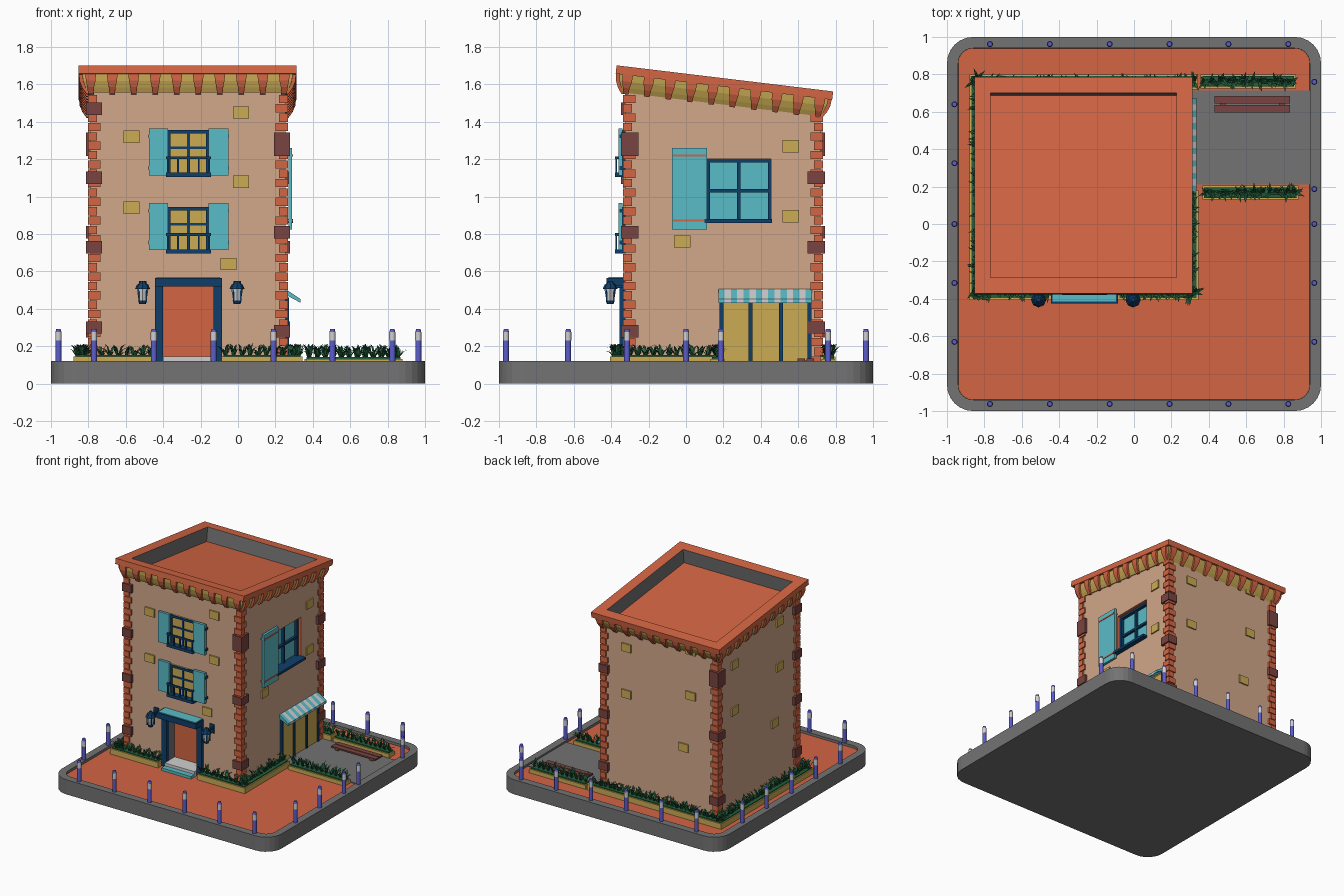
import bpy, bmesh, math, random
from mathutils import Vector, Matrix

if "Cube" in bpy.data.objects:
    bpy.data.objects.remove(bpy.data.objects["Cube"])
random.seed(4)

def lin(c):
    return tuple((v / 255 / 12.92) if v < 10 else ((v / 255 + 0.055) / 1.055) ** 2.4 for v in c) + (1,)

M = {}
for n, c in dict(orange=(212, 102, 68), tan=(210, 168, 138), yellow=(203, 171, 84), teal=(90, 188, 200),
                 navy=(15, 62, 105), maroon=(120, 68, 65), green=(35, 95, 60), grey=(115, 115, 115),
                 light=(208, 208, 208), violet=(92, 94, 205)).items():
    M[n] = bpy.data.materials.new(n)
    M[n].diffuse_color = lin(c)

def obj(name, bm, *mats, smooth=False):
    bmesh.ops.recalc_face_normals(bm, faces=bm.faces[:])
    me = bpy.data.meshes.new(name)
    bm.to_mesh(me)
    bm.free()
    for m in mats:
        me.materials.append(M[m])
    o = bpy.data.objects.new(name, me)
    bpy.context.collection.objects.link(o)
    if smooth:
        bpy.ops.object.select_all(action='DESELECT')
        o.select_set(True)
        bpy.context.view_layer.objects.active = o
        bpy.ops.object.shade_smooth_by_angle(angle=math.radians(40))
    return o

def add_box(bm, x0, x1, y0, y1, z0, z1):
    mat = Matrix.Translation(((x0 + x1) / 2, (y0 + y1) / 2, (z0 + z1) / 2)) @ \
        Matrix.Diagonal((abs(x1 - x0), abs(y1 - y0), abs(z1 - z0), 1))
    return bmesh.ops.create_cube(bm, size=1, matrix=mat)['verts']

def boxes(name, mat, *dims):
    bm = bmesh.new()
    for d in dims:
        add_box(bm, *d)
    return obj(name, bm, mat)

def add_cone(bm, x, y, z0, z1, r0, r1, mi=0, seg=12):
    vs = bmesh.ops.create_cone(bm, cap_ends=True, segments=seg, radius1=r0, radius2=r1, depth=z1 - z0,
                               matrix=Matrix.Translation((x, y, (z0 + z1) / 2)))['verts']
    for f in {f for v in vs for f in v.link_faces}:
        f.material_index = mi

G = 0.10                                       # plaza level
X0, X1, Y0, Y1 = -0.79, 0.255, -0.325, 0.72    # house walls
SL = -0.12                                     # roof slope angle
roof_z = lambda y: 1.632 - math.tan(0.12) * (y - 0.208)

# base: rounded slab with a raised kerb and an orange plaza
bm = bmesh.new()
r = 0.14
ring = []
for k, (sx, sy) in enumerate(((1, 1), (-1, 1), (-1, -1), (1, -1))):
    for i in range(7):
        a = math.pi / 2 * (k + i / 6)
        ring.append(bm.verts.new((sx * (1 - r) + r * math.cos(a), sy * (1 - r) + r * math.sin(a), 0)))
f = bm.faces.new(ring)
ex = bmesh.ops.extrude_face_region(bm, geom=[f], use_keep_orig=True)
top = [g for g in ex['geom'] if isinstance(g, bmesh.types.BMFace)][0]
bmesh.ops.translate(bm, verts=top.verts[:], vec=(0, 0, 0.12))
bmesh.ops.recalc_face_normals(bm, faces=bm.faces[:])
bmesh.ops.inset_individual(bm, faces=[top], thickness=0.06)
bmesh.ops.inset_individual(bm, faces=[top], thickness=0.0005)
bmesh.ops.translate(bm, verts=top.verts[:], vec=(0, 0, G - 0.12))
top.material_index = 1
obj("base", bm, "grey", "orange")
boxes("shop_paving", "grey", (0.25, 0.94, 0.21, 0.715, G - 0.01, G + 0.006))

# walls with openings for the door and the side window
bm = bmesh.new()
for v in add_box(bm, X0, X1, Y0, Y1, G - 0.01, 1.0):
    if v.co.z > 0.9:
        v.co.z = roof_z(v.co.y) - 0.13
walls = obj("walls", bm, "tan")
for n, mat, d in (("door_cutter", "grey", (-0.40, -0.13, Y0 - 0.1, Y0 + 0.09, G, 0.52)),
                  ("window_cutter", "orange", (X1 - 0.06, X1 + 0.1, 0.11, 0.455, 0.86, 1.2))):
    c = boxes(n, mat, d)
    c.hide_render = True
    m = walls.modifiers.new(n, 'BOOLEAN')
    m.object, m.operation, m.solver, m.material_mode = c, 'DIFFERENCE', 'EXACT', 'TRANSFER'
    bpy.context.view_layer.objects.active = walls
    bpy.ops.object.modifier_apply(modifier=n)
    bpy.data.objects.remove(c)

# roof: curved yellow cornice, orange slab and sunken deck
bm = bmesh.new()
rings = []
PROF = ((-0.14, 0.532), (-0.115, 0.545), (-0.08, 0.558), (-0.045, 0.563), (-0.045, 0.583), (0, 0.583))
for z, h in PROF:
    rings.append([bm.verts.new((sx * h, sy * h, z)) for sx, sy in ((1, 1), (-1, 1), (-1, -1), (1, -1))])
bm.faces.new(rings[0]).material_index = 1
for j in range(5):
    for i in range(4):
        k = (i + 1) % 4
        bm.faces.new((rings[j][i], rings[j][k], rings[j + 1][k], rings[j + 1][i])).material_index = 1 if j < 3 else 0
top = bm.faces.new(rings[-1])
bmesh.ops.recalc_face_normals(bm, faces=bm.faces[:])
bmesh.ops.inset_individual(bm, faces=[top], thickness=0.122)
well = bmesh.ops.inset_individual(bm, faces=[top], thickness=0.0005)['faces']
bmesh.ops.translate(bm, verts=top.verts[:], vec=(0, 0, -0.115))
for f in well:
    f.material_index = 2
top.material_index = 0
tilt = Matrix.Translation((-0.27, 0.208, 1.632)) @ Matrix.Rotation(SL, 4, 'X')
bmesh.ops.transform(bm, matrix=tilt, verts=bm.verts[:])
obj("roof", bm, "orange", "yellow", "grey")

# curved brackets under the slab on all four sides
bm = bmesh.new()
for side in range(4):
    rot = tilt @ Matrix.Rotation(side * math.pi / 2, 4, 'Z')
    for i in range(10):
        u = -0.5175 + 0.115 * i
        pts = ((-0.045, 0.50, 0.028), (-0.045, 0.58, 0.028), (-0.08, 0.577, 0.026), (-0.115, 0.563, 0.018),
               (-0.148, 0.54, 0.014), (-0.148, 0.50, 0.014))
        a, b = [[bm.verts.new(rot @ Vector((u + s * w, -h, z))) for z, h, w in pts] for s in (-1, 1)]
        bm.faces.new(a)
        bm.faces.new(b)
        for j in range(6):
            k = (j + 1) % 6
            bm.faces.new((a[j], a[k], b[k], b[j]))
obj("roof_brackets", bm, "orange")

# corner bricks, with larger dark blocks among them
bo, bd = bmesh.new(), bmesh.new()
PA, PB = (1.47, 1.10, 0.73, 0.30), (1.31, 1.25, 0.81, 0.28)
for cx, cy, sx, sy, pat in ((X0, Y0, -1, -1, PA), (X1, Y1, 1, 1, PA), (X1, Y0, 1, -1, PB), (X0, Y1, -1, 1, PB)):
    z, i = G, 0
    while z + 0.05 < roof_z(cy) - 0.11:
        w1, w2 = (0.055, 0.035) if i % 2 else (0.035, 0.055)
        add_box(bo, cx - sx * w1, cx + sx * 0.013, cy - sy * w2, cy + sy * 0.013, z, z + 0.044)
        z, i = z + 0.05, i + 1
    for zc in pat:
        if zc < roof_z(cy) - 0.12:
            add_box(bd, cx - sx * 0.062, cx + sx * 0.022, cy - sy * 0.07, cy + sy * 0.022, zc - 0.033, zc + 0.033)
obj("corner_bricks", bo, "orange")
obj("corner_blocks", bd, "maroon")

# scattered yellow wall bricks
bm = bmesh.new()
W, H, D = 0.043, 0.033, 0.011
for u, z in ((0.805, 1.45), (0.22, 1.32), (0.805, 1.08), (0.22, 0.94), (0.74, 0.64)):
    add_box(bm, X0 + u - W, X0 + u + W, Y0 - D, Y0 + D, z - H, z + H)
    add_box(bm, X1 - u - W, X1 - u + W, Y1 - D, Y1 + D, z - H, z + H)
    add_box(bm, X0 - D, X0 + D, Y1 - u - W, Y1 - u + W, z - H, z + H)
for y, z in ((0.56, 1.27), (0.56, 0.895), (-0.02, 0.76)):
    add_box(bm, X1 - D, X1 + D, y - W, y + W, z - H, z + H)
obj("wall_bricks", bm, "yellow")

# front windows with shutters and small balconies
for n, z, zs in (("upper", 1.11, 1.113), ("lower", 0.70, 0.715)):
    t, y = z + 0.245, Y0
    boxes(n + "_window_glass", "yellow", (-0.37, -0.16, y - 0.008, y + 0.01, z, t))
    boxes(n + "_window_frame", "navy", (-0.38, -0.36, y - 0.018, y, z, t), (-0.17, -0.15, y - 0.018, y, z, t),
          (-0.38, -0.15, y - 0.018, y, t - 0.018, t), (-0.273, -0.257, y - 0.015, y, z, t),
          (-0.37, -0.16, y - 0.014, y, z + 0.145, z + 0.158))
    rail = [(-0.385, -0.145, y - 0.055, y, z - 0.005, z + 0.018),
            (-0.385, -0.145, y - 0.055, y - 0.043, z + 0.09, z + 0.105)]
    rail += [(x - 0.005, x + 0.005, y - 0.053, y - 0.045, z, z + 0.1) for x in (-0.375, -0.32, -0.265, -0.21, -0.155)]
    rail += [(x - 0.006, x + 0.006, y - 0.05, y, z + 0.09, z + 0.105) for x in (-0.379, -0.151)]
    boxes(n + "_balcony", "navy", *rail)
    boxes(n + "_shutters", "teal", (-0.475, -0.375, y - 0.036, y - 0.014, zs, zs + 0.25),
          (-0.158, -0.05, y - 0.036, y - 0.014, zs, zs + 0.25))
    boxes(n + "_shutter_hinges", "navy", *[(x - 0.006, x + 0.006, y - 0.03, y, zs + h, zs + h + 0.02)
                                           for x in (-0.472, -0.053) for h in (0.03, 0.2)])

# side window and its shutter
gx = X1 - 0.05
boxes("side_window_glass", "teal", (gx - 0.01, gx, 0.11, 0.455, 0.86, 1.2))
boxes("side_window_frame", "navy", (gx - 0.01, gx + 0.025, 0.11, 0.127, 0.86, 1.2),
      (gx - 0.01, gx + 0.025, 0.438, 0.455, 0.86, 1.2), (gx - 0.01, gx + 0.025, 0.11, 0.455, 1.183, 1.2),
      (gx - 0.01, gx + 0.02, 0.274, 0.291, 0.86, 1.2), (gx - 0.01, gx + 0.02, 0.11, 0.455, 1.022, 1.04),
      (gx - 0.01, X1 + 0.04, 0.10, 0.46, 0.86, 0.88))
boxes("side_shutter", "teal", (X1 + 0.014, X1 + 0.034, -0.075, 0.112, 0.825, 1.26))
boxes("side_shutter_straps", "orange", *[(X1, X1 + 0.038, -0.07, 0.108, z, z + 0.01) for z in (0.868, 1.215)])

# front door, canopy and steps
boxes("front_door", "orange", (-0.40, -0.13, Y0 + 0.075, Y0 + 0.092, G, 0.52))
boxes("door_frame", "navy", (-0.445, -0.40, Y0 - 0.03, Y0 + 0.01, G, 0.53),
      (-0.13, -0.085, Y0 - 0.03, Y0 + 0.01, G, 0.53), (-0.445, -0.085, Y0 - 0.1, Y0 + 0.01, 0.52, 0.565))
boxes("canopy_top", "teal", (-0.435, -0.095, Y0 - 0.09, Y0, 0.56, 0.57))
boxes("door_lower_step", "teal", (-0.40, -0.13, Y0 - 0.1, Y0 + 0.08, G, 0.122))
boxes("door_upper_step", "light", (-0.40, -0.13, Y0 - 0.055, Y0 + 0.08, G, 0.145))

# wall lanterns
for n, x in (("left", -0.51), ("right", -0.005)):
    y = Y0 - 0.08
    bm = bmesh.new()
    add_cone(bm, x, y, 0.425, 0.445, 0.018, 0.024, 0, 8)
    add_cone(bm, x, y, 0.445, 0.505, 0.021, 0.031, 1, 8)
    add_cone(bm, x, y, 0.505, 0.53, 0.041, 0.030, 0, 8)
    add_cone(bm, x, y, 0.53, 0.55, 0.026, 0.010, 0, 8)
    for i in range(4):
        dx, dy = 0.026 * math.cos(math.pi / 4 + i * math.pi / 2), 0.026 * math.sin(math.pi / 4 + i * math.pi / 2)
        add_box(bm, x + dx - 0.004, x + dx + 0.004, y + dy - 0.004, y + dy + 0.004, 0.44, 0.51)
    add_box(bm, x - 0.008, x + 0.008, y, Y0, 0.512, 0.528)
    add_box(bm, x - 0.02, x + 0.02, Y0 - 0.012, Y0, 0.48, 0.55)
    obj(n + "_lantern", bm, "navy", "light")

# shop front with folding panels and a striped awning
boxes("shop_panels", "yellow", (X1 - 0.01, X1 + 0.009, 0.18, 0.67, G, 0.46))
boxes("shop_bars", "navy", *[(X1, X1 + 0.018, y - 0.011, y + 0.011, G, 0.46) for y in (0.19, 0.345, 0.508, 0.66)])
bm = bmesh.new()
n, w = 15, 0.5 / 15
for i in range(n):
    y = 0.173 + i * w
    a, b = [[bm.verts.new((x, q, z)) for x, z in ((X1, 0.505), (X1 + 0.08, 0.452), (X1 + 0.08, 0.432), (X1, 0.475))]
            for q in (y, y + w)]
    fs = [bm.faces.new(a), bm.faces.new(b)] + [bm.faces.new((a[j], a[(j + 1) % 4], b[(j + 1) % 4], b[j])) for j in range(4)]
    for f in fs:
        f.material_index = i % 2
obj("awning", bm, "teal", "light")

# planters and their leafy plants
PL = [(-0.88, -0.445, -0.405, Y0), (-0.088, 0.345, -0.405, Y0), (X1, 0.345, -0.405, 0.18), (-0.88, X0, -0.405, 0.8),
      (-0.88, 0.34, Y1, 0.8), (0.355, 0.865, 0.725, 0.8), (0.365, 0.88, 0.13, 0.205)]
boxes("planters", "yellow", *[(a, b, c, d, G - 0.005, 0.145 if i < 5 else 0.132) for i, (a, b, c, d) in enumerate(PL)])
boxes("planter_shrubs", "green", *[(a + 0.01, b - 0.01, c + 0.01, d - 0.01, 0.12, 0.152 if i < 5 else 0.142)
                                   for i, (a, b, c, d) in enumerate(PL)])
bm = bmesh.new()
for i, (a, b, c, d) in enumerate(PL):
    n = int(max(b - a, d - c) / 0.04)
    for k in range(n):
        t = (k + 0.5) / n
        p = Vector((a + (b - a) * t, (c + d) / 2, 0.14)) if b - a > d - c else Vector(((a + b) / 2, c + (d - c) * t, 0.14))
        for j in range(9):
            an = random.uniform(0, 2 * math.pi)
            dr = Vector((math.cos(an), math.sin(an), 0))
            sd = Vector((-dr.y, dr.x, 0)) * 0.007
            L, h = random.uniform(0.02, 0.06), random.uniform(0.03, 0.075)
            mid, tip = p + dr * L * 0.5 + Vector((0, 0, h * 0.8)), p + dr * L + Vector((0, 0, h))
            v = [bm.verts.new(q) for q in (p - sd, p + sd, mid + sd, mid - sd, tip)]
            bm.faces.new(v[:4])
            bm.faces.new((v[3], v[2], v[4]))
obj("plant_leaves", bm, "green")

# bench
boxes("bench", "maroon", (0.43, 0.835, 0.595, 0.637, 0.122, 0.134), (0.43, 0.835, 0.643, 0.685, 0.122, 0.134),
      (0.46, 0.49, 0.60, 0.68, G, 0.124), (0.775, 0.805, 0.60, 0.68, G, 0.124))

# bollards around the kerb
bm = bmesh.new()
spots = [(x, s * 0.962) for x in (-0.77, -0.45, -0.13, 0.19, 0.505, 0.825) for s in (-1, 1)]
spots += [(-0.96, y) for y in (-0.63, -0.315, 0, 0.325, 0.64)] + [(0.964, y) for y in (-0.63, -0.315, 0, 0.187, 0.76)]
for x, y in spots:
    add_cone(bm, x, y, 0.11, 0.23, 0.016, 0.016)
    add_cone(bm, x, y, 0.23, 0.275, 0.0165, 0.0165, 1)
    add_cone(bm, x, y, 0.275, 0.292, 0.016, 0.012)
obj("bollards", bm, "violet", "light", smooth=True)

for m in bpy.data.materials:
    if m.users and not m.is_grease_pencil:
        m.use_nodes = True
        m.node_tree.nodes["Principled BSDF"].inputs["Base Color"].default_value = m.diffuse_color
